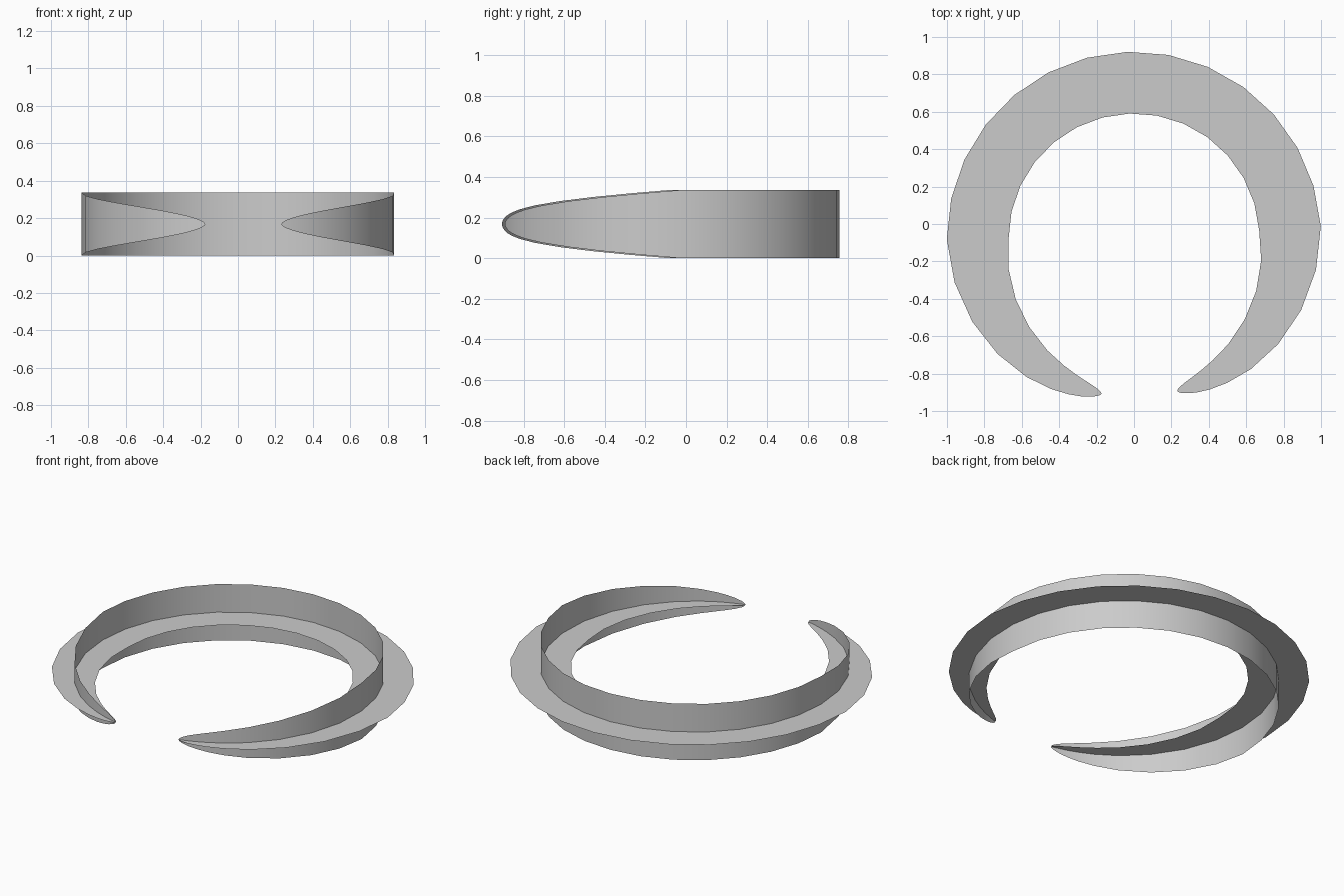
import bpy
from math import cos, sin, radians

if "Cube" in bpy.data.objects:
    bpy.data.objects.remove(bpy.data.objects["Cube"])

CY, MID_Z, HALF_W, HALF_H = -0.08, 0.168, 0.165, 0.168
TIP_R, TIP_L, TAPER = -74.1, 258.1, 78.0

# Angles around the arc: fine near both tips, even steps between
fine = [0, 0.4, 1.5, 4, 7, 11, 17, 26, 38, 51, 64.5]
start, end = TIP_R + TAPER, TIP_L - TAPER
angles = [TIP_R + f for f in fine]
angles += [start + (end - start) * i / 14 for i in range(15)]
angles += [TIP_L - f for f in reversed(fine)]


def section(a):
    """Centre radius and taper factor at an angle."""
    t = min(1.0, max(0.0, min(a - TIP_R, TIP_L - a)) / TAPER)
    return 0.836 + 0.009 * min(1, 1.5 * (1 - t)), t ** 0.55


def ribbon(name, radial, vertical):
    """Tapered strip along the arc, spread sideways or upwards."""
    verts, rows = [], []
    for a in angles:
        r, k = section(a)
        row = []
        for s in ((0,) if k == 0 else (-1, 1)):
            rr = r + s * k * radial
            row.append(len(verts))
            verts.append((rr * cos(radians(a)), CY + rr * sin(radians(a)),
                          MID_Z + s * k * vertical))
        rows.append(row)
    faces = [tuple(p + q[::-1])[::-1] for p, q in zip(rows, rows[1:])]
    me = bpy.data.meshes.new(name)
    me.from_pydata(verts, [], faces)
    me.polygons.foreach_set("use_smooth", [True] * len(me.polygons))
    me.update()
    ob = bpy.data.objects.new(name, me)
    bpy.context.collection.objects.link(ob)
    return ob


# Flat crescent and upright band crossing along its centre line
ribbon("flat_crescent", HALF_W, 0)
ribbon("upright_band", 0, HALF_H)
